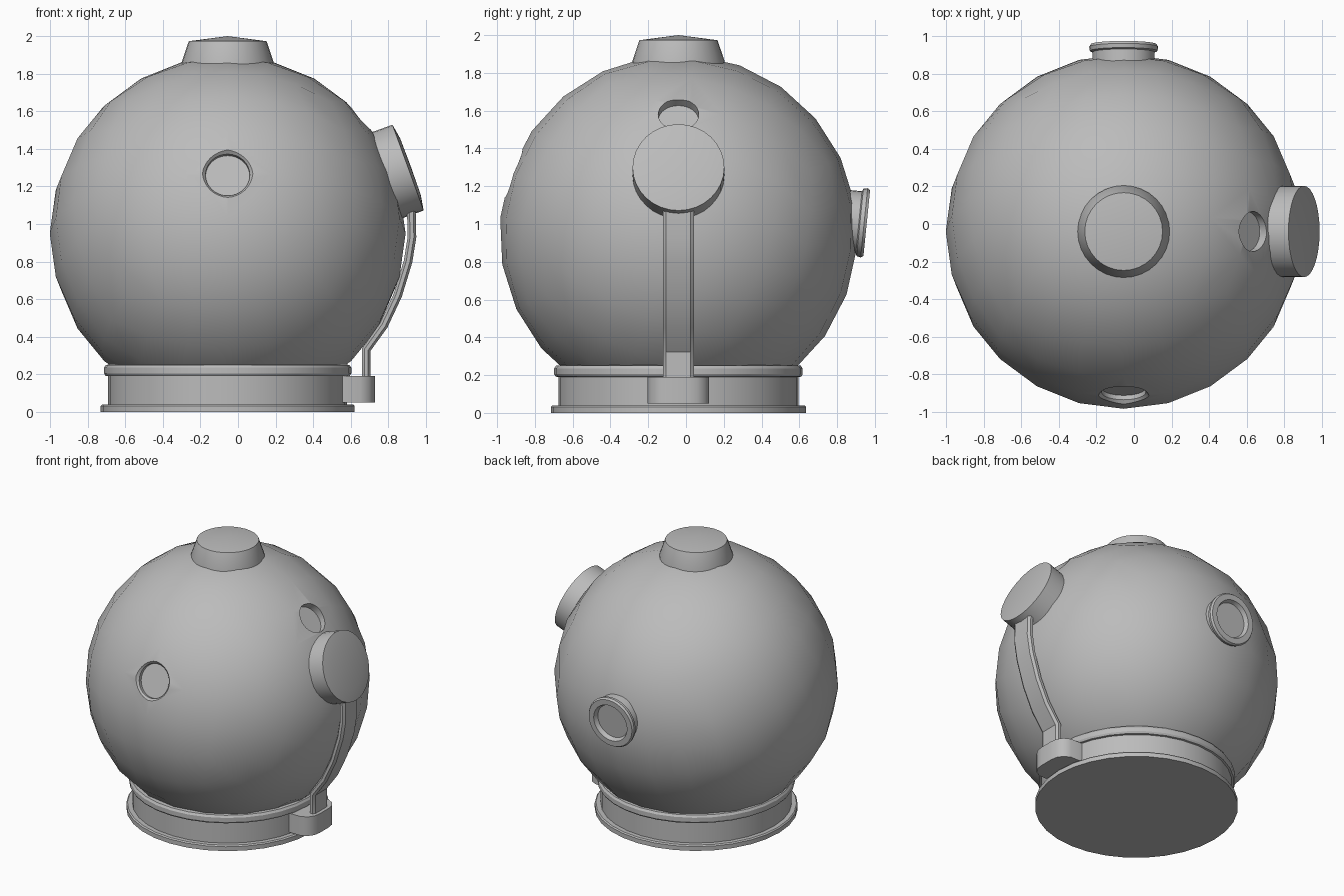
import bpy, bmesh, math
from mathutils import Vector, Matrix

if "Cube" in bpy.data.objects:
    bpy.data.objects.remove(bpy.data.objects["Cube"])

CX, CY, CZ, R = -0.055, -0.04, 0.95, 0.947
CENTRE = Vector((CX, CY, CZ))
TILT = math.radians(20)

grey = bpy.data.materials.new("plain_grey")
grey.use_nodes = True
grey.diffuse_color = (0.5, 0.5, 0.5, 1)
grey.node_tree.nodes["Principled BSDF"].inputs["Base Color"].default_value = (0.5, 0.5, 0.5, 1)


def finish(name, bm):
    bmesh.ops.recalc_face_normals(bm, faces=bm.faces[:])
    mesh = bpy.data.meshes.new(name)
    bm.to_mesh(mesh)
    bm.free()
    mesh.materials.append(grey)
    ob = bpy.data.objects.new(name, mesh)
    bpy.context.collection.objects.link(ob)
    return ob


def smooth(ob):
    bpy.ops.object.select_all(action='DESELECT')
    bpy.context.view_layer.objects.active = ob
    ob.select_set(True)
    bpy.ops.object.shade_smooth_by_angle(angle=math.radians(30))
    return ob


def lathe(name, profile, loc, axis=(0, 0, 1), segs=32):
    """Spin (radius, height) points about an axis through loc."""
    bm = bmesh.new()
    verts = [bm.verts.new((r, 0, h)) for r, h in profile]
    edges = [bm.edges.new(p) for p in zip(verts, verts[1:])]
    bmesh.ops.spin(bm, geom=verts + edges, cent=(0, 0, 0), axis=(0, 0, 1),
                   angle=math.tau, steps=segs, use_duplicate=False)
    bmesh.ops.remove_doubles(bm, verts=bm.verts[:], dist=1e-4)
    turn = Vector(axis).to_track_quat('Z', 'Y').to_matrix().to_4x4()
    bm.transform(Matrix.Translation(loc) @ turn)
    return finish(name, bm)


def prism(name, outline, z0, z1):
    bm = bmesh.new()
    face = bm.faces.new([bm.verts.new((x, y, z0)) for x, y in outline])
    top = bmesh.ops.extrude_face_region(bm, geom=[face], use_keep_orig=True)["geom"]
    bmesh.ops.translate(bm, vec=(0, 0, z1 - z0),
                        verts=[v for v in top if isinstance(v, bmesh.types.BMVert)])
    return finish(name, bm)


# Round shell: a cube grid pushed out to a sphere
bm = bmesh.new()
bmesh.ops.create_cube(bm, size=2)
bmesh.ops.subdivide_edges(bm, edges=bm.edges[:], cuts=5, use_grid_fill=True)
for v in bm.verts:
    v.co = Vector([math.tan(c * math.pi / 4) for c in v.co]).normalized() * R
bm.transform(Matrix.Translation(CENTRE) @ Matrix.Rotation(-TILT, 4, 'X'))
shell = finish("shell", bm)

# Round recesses in the front and the upper side
front_dir = (0, -math.cos(TILT), math.sin(TILT))
side_dir = (math.cos(math.radians(42.5)), 0, math.sin(math.radians(42.5)))
recesses = [("front_recess_cutter", front_dir, 0.135, 0.118),
            ("side_recess_cutter", side_dir, 0.107, 0.107)]
for name, direction, r_out, r_in in recesses:
    cutter = lathe(name, [(0, 0.885), (r_in, 0.885), (r_in, 0.91), (r_out, 0.93),
                          (r_out, 1.1), (0, 1.1)], CENTRE, direction)
    cutter.hide_render = True
    mod = shell.modifiers.new(name, 'BOOLEAN')
    mod.operation, mod.solver, mod.object = 'DIFFERENCE', 'EXACT', cutter
    bpy.context.view_layer.objects.active = shell
    bpy.ops.object.modifier_apply(modifier=mod.name)
    bpy.data.objects.remove(cutter)
smooth(shell)

# Base collar with a foot flange and a neck band
smooth(lathe("base_collar", [
    (0, 0), (0.676, 0), (0.676, 0.032), (0.668, 0.04), (0.636, 0.04), (0.636, 0.19),
    (0.65, 0.192), (0.658, 0.205), (0.658, 0.235), (0.648, 0.25), (0.6, 0.255), (0, 0.255)],
    (CX, CY, 0)))

# Top cap
smooth(lathe("top_cap", [(0, 1.8), (0.245, 1.8), (0.245, 1.86), (0.207, 1.973), (0, 2.0)],
             (CX, CY, 0)))

# Large side cap, tilted upwards
smooth(lathe("side_cap", [(0, -0.22), (0.243, -0.22), (0.243, 0), (0.16, 0.014), (0, 0.016)],
             (0.905, CY, 1.3), (math.cos(TILT), 0, math.sin(TILT))))

# Back port with a lip and a sunken floor
smooth(lathe("back_port", [
    (0.165, -0.12), (0.165, -0.042), (0.18, -0.036), (0.184, -0.014), (0.175, 0),
    (0.135, 0), (0.122, -0.03), (0, -0.03)], (CX, 0.957, 1.005), (0, 0.993, -0.1)))

# Block that holds the foot of the strap, with rounded outer corners
half = [(0.5, 0.163), (0.65, 0.163), (0.695, 0.14), (0.722, 0.1), (0.73, 0.05)]
outline = [(x, CY - y) for x, y in half] + [(x, CY + y) for x, y in reversed(half)]
smooth(prism("strap_block", outline, 0.05, 0.19))

# Curved strap: a flat bevelled section swept from the block to the side cap
path = [Vector(p) for p in [(0.682, 0.17), (0.682, 0.33), (0.775, 0.46), (0.85, 0.62),
                            (0.905, 0.8), (0.926, 0.93), (0.922, 1.1)]]
section = [(-0.083, -0.01), (-0.065, -0.023), (0.065, -0.023), (0.083, -0.01),
           (0.083, 0.01), (0.065, 0.023), (-0.065, 0.023), (-0.083, 0.01)]
bm = bmesh.new()
rings = []
for i, p in enumerate(path):
    along = path[min(i + 1, len(path) - 1)] - path[max(i - 1, 0)]
    out = Vector((along.y, -along.x)).normalized()
    rings.append([bm.verts.new((p.x + out.x * t, CY + w, p.y + out.y * t)) for w, t in section])
n = len(section)
for a, b in zip(rings, rings[1:]):
    for k in range(n):
        bm.faces.new((a[k], a[(k + 1) % n], b[(k + 1) % n], b[k]))
bm.faces.new(rings[0])
bm.faces.new(rings[-1])
smooth(finish("strap", bm))
